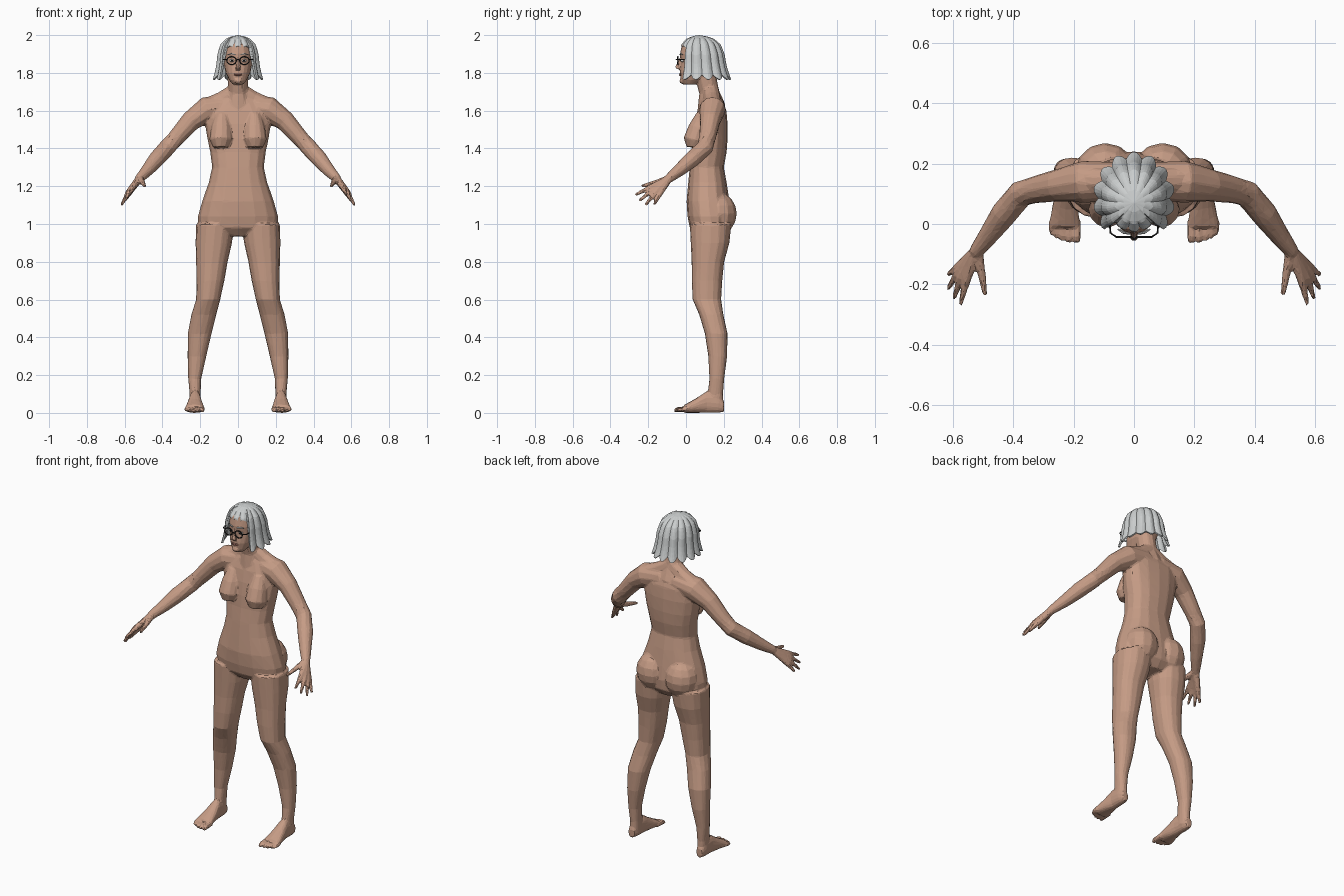
import bpy, bmesh, math
from mathutils import Vector, Matrix

if "Cube" in bpy.data.objects:
    bpy.data.objects.remove(bpy.data.objects["Cube"], do_unlink=True)


def material(name, rgb):
    m = bpy.data.materials.new(name)
    m.use_nodes = True
    m.diffuse_color = (*rgb, 1)
    m.node_tree.nodes["Principled BSDF"].inputs["Base Color"].default_value = (*rgb, 1)
    return m


SKIN = material("warm skin", (0.56, 0.33, 0.235))
GREY = material("silver hair", (0.60, 0.62, 0.62))
BLACK = material("black frame", (0.015, 0.015, 0.015))
WHITE = material("eye white", (0.7, 0.68, 0.65))
LIP = material("lip", (0.38, 0.17, 0.13))


def finish(bm, name, mat):
    bmesh.ops.recalc_face_normals(bm, faces=bm.faces)
    me = bpy.data.meshes.new(name)
    bm.to_mesh(me)
    bm.free()
    me.materials.append(mat)
    ob = bpy.data.objects.new(name, me)
    bpy.context.collection.objects.link(ob)
    return ob


def skin_rings(bm, rings, caps=True):
    """Bridge equal rings of points with quads."""
    rows = [[bm.verts.new(p) for p in ring] for ring in rings]
    n = len(rows[0])
    for a, b in zip(rows, rows[1:]):
        for i in range(n):
            j = (i + 1) % n
            bm.faces.new((a[i], a[j], b[j], b[i]))
    if caps:
        bm.faces.new(rows[0])
        bm.faces.new(rows[-1])


def loft(bm, sections, along="z", sides=16, power=0.88):
    """Each section: low/high bounds on two axes, then the position on the third."""
    rings = []
    for a0, a1, b0, b1, c in sections:
        ring = []
        for i in range(sides):
            t = math.tau * i / sides
            u, v = (math.copysign(abs(w) ** power, w) for w in (math.cos(t), math.sin(t)))
            a = (a0 + a1) / 2 + u * (a1 - a0) / 2
            b = (b0 + b1) / 2 + v * (b1 - b0) / 2
            ring.append((a, b, c) if along == "z" else (a, c, b))
        rings.append(ring)
    skin_rings(bm, rings)


def tube(bm, path, sides=10):
    """Round limb along points (x, y, z, radius)."""
    pts = [Vector(p[:3]) for p in path]
    rings = []
    for i, p in enumerate(pts):
        d = (pts[min(i + 1, len(pts) - 1)] - pts[max(i - 1, 0)]).normalized()
        ref = Vector((0, 0, 1)) if abs(d.z) < 0.9 else Vector((0, 1, 0))
        u = d.cross(ref).normalized()
        v = d.cross(u)
        r = path[i][3]
        rings.append([p + r * (u * math.cos(t) + v * math.sin(t))
                      for t in (math.tau * k / sides for k in range(sides))])
    skin_rings(bm, rings)


def ball(bm, centre, size, seg=12):
    mat = Matrix.Translation(centre) @ Matrix.Diagonal((*size, 1))
    bmesh.ops.create_uvsphere(bm, u_segments=seg, v_segments=seg * 2 // 3, radius=1, matrix=mat)


body = bmesh.new()

# leg
loft(body, [
    (.02, .222, .02, .24, 1.0), (.032, .225, .025, .23, .9), (.055, .222, .03, .202, .8),
    (.072, .22, .03, .192, .7), (.094, .222, .035, .186, .6), (.115, .247, .07, .198, .52),
    (.14, .266, .1, .22, .42), (.168, .267, .118, .218, .3), (.195, .264, .124, .202, .18),
    (.198, .256, .115, .196, .1), (.198, .256, .11, .198, .03)])

# foot and toes
loft(body, [
    (.21, .25, .005, .06, .202), (.2, .258, 0, .1, .17), (.195, .26, 0, .115, .11),
    (.185, .272, 0, .075, .05), (.176, .284, 0, .042, -.01)], along="y")
for x, tip, r in ((.19, -.062, .015), (.215, -.062, .012), (.237, -.056, .011),
                  (.257, -.047, .011), (.274, -.036, .01)):
    tube(body, [(x, .01, .02, r), (x, tip + .02, .018, r), (x, tip, .012, r * .7)], 8)

# arm
tube(body, [
    (.04, .145, 1.625, .06), (.165, .14, 1.605, .07), (.25, .128, 1.545, .054),
    (.32, .115, 1.465, .046), (.375, .1, 1.405, .045), (.43, .035, 1.345, .044),
    (.48, -.035, 1.285, .034), (.525, -.095, 1.238, .024)], 12)

# fingers, each running from the wrist through its knuckle
for knuckle, tip in (((.555, -.185, 1.195), (.575, -.268, 1.155)),
                     ((.573, -.178, 1.18), (.597, -.248, 1.122)),
                     ((.583, -.162, 1.165), (.616, -.215, 1.1)),
                     ((.582, -.142, 1.155), (.617, -.168, 1.103))):
    mid = Vector(knuckle).lerp(Vector(tip), .5)
    tube(body, [(.523, -.09, 1.24, .02), (*knuckle, .0155), (*mid, .011), (*tip, .008)], 8)
tube(body, [(.52, -.09, 1.24, .02), (.507, -.15, 1.222, .015), (.493, -.235, 1.2, .009)], 8)

# chest and seat volumes
tube(body, [(.085, .09, 1.58, .035), (.088, .068, 1.51, .055),
            (.09, .048, 1.445, .062), (.09, .045, 1.405, .042)], 12)
ball(body, (.095, .175, 1.055), (.1, .094, .11))

# shoulder blade and collar slope
tube(body, [(0, .13, 1.71, .045), (.08, .14, 1.66, .045), (.16, .145, 1.62, .05)])

# mirror everything so far to the other side
twin = bmesh.ops.duplicate(body, geom=body.verts[:] + body.edges[:] + body.faces[:])
for v in twin["geom"]:
    if isinstance(v, bmesh.types.BMVert):
        v.co.x *= -1

# torso
loft(body, [(-w, w, y0, y1, z) for w, y0, y1, z in (
    (.06, .085, .18, 1.68), (.14, .075, .2, 1.64), (.178, .06, .214, 1.6),
    (.175, .045, .22, 1.53), (.162, .035, .22, 1.45), (.147, .03, .215, 1.38),
    (.137, .02, .2, 1.3), (.155, .012, .215, 1.22), (.19, .003, .23, 1.12),
    (.213, .008, .24, 1.04), (.212, .02, .235, .98), (.06, .06, .2, .935))])

# neck, skull and jaw
tube(body, [(0, .135, 1.62, .075), (0, .122, 1.7, .053), (0, .1, 1.8, .056)], 12)
loft(body, [(-w, w, y0, y1, z) for w, y0, y1, z in (
    (.028, -.014, .05, 1.738), (.047, -.028, .09, 1.762), (.066, -.032, .15, 1.8),
    (.076, -.026, .18, 1.85), (.079, -.032, .19, 1.9), (.07, -.022, .16, 1.95),
    (.03, .02, .1, 1.983))])

# nose and chin
tube(body, [(0, -.022, 1.88, .009), (0, -.04, 1.84, .012), (0, -.047, 1.822, .015)], 8)
ball(body, (0, -.022, 1.757), (.022, .014, .015))

# fuse the volumes into one faceted skin
skin = finish(body, "body", SKIN)
fuse = skin.modifiers.new("fuse", 'REMESH')
fuse.mode = 'VOXEL'
fuse.voxel_size = .006
soft = skin.modifiers.new("soften", 'SMOOTH')
soft.factor, soft.iterations = .5, 4
facet = skin.modifiers.new("facet", 'DECIMATE')
facet.ratio = .05

# hair: scalloped cap with a fringe over the face
PROFILE = [(2.0, .0), (1.995, .03), (1.98, .066), (1.95, .093), (1.9, .108),
           (1.85, .113), (1.81, .12), (1.76, .134)]


def hair_radius(z):
    for (za, ra), (zb, rb) in zip(PROFILE, PROFILE[1:]):
        if z >= zb:
            return ra + (rb - ra) * (za - z) / (za - zb)
    return PROFILE[-1][1]


hair = bmesh.new()
SIDES, ROWS, LOCKS = 84, 12, 14
rings = []
for k in range(ROWS + 1):
    t = .02 + .98 * k / ROWS
    ring = []
    for i in range(SIDES):
        a = math.tau * i / SIDES          # zero points to the front
        off = min(a, math.tau - a)
        wave = abs(math.cos(a * LOCKS / 2))
        low = 1.93 + .012 * wave if off < .8 else 1.79 - .025 * wave
        z = 2 - (2 - low) * t ** 1.5
        r = hair_radius(z) * (.94 + .09 * wave)
        cy = .07 + .015 * t
        ring.append((r * math.sin(a), cy - 1.13 * r * math.cos(a), z))
    rings.append(ring)
skin_rings(hair, rings, caps=False)
hair.faces.new([v for v in hair.verts[:SIDES]])
cap = finish(hair, "hair", GREY)
thick = cap.modifiers.new("thickness", 'SOLIDIFY')
thick.thickness, thick.offset = .01, -1

# eyes, pupils and brows
eyes, pupils, brows = bmesh.new(), bmesh.new(), bmesh.new()
for s in (-1, 1):
    ball(eyes, (s * .032, -.018, 1.865), (.013, .011, .008))
    ball(pupils, (s * .032, -.027, 1.865), (.005, .004, .005), 8)
    tube(brows, [(s * .014, -.032, 1.896, .003), (s * .034, -.029, 1.902, .004),
                 (s * .054, -.017, 1.896, .002)], 6)
finish(eyes, "eyes", WHITE)
finish(pupils, "pupils", BLACK)
finish(brows, "eyebrows", GREY)

# lips
lips = bmesh.new()
for z in (1.788, 1.794):
    ball(lips, (0, -.029, z), (.022, .008, .004))
finish(lips, "lips", LIP)

# glasses: round rims, bridge and temples
frame = bmesh.new()
for s in (-1, 1):
    rim = [(s * .034 + .025 * math.cos(t), -.043, 1.865 + .021 * math.sin(t), .0035)
           for t in (math.tau * i / 16 for i in range(17))]
    tube(frame, rim, 6)
    tube(frame, [(s * .058, -.043, 1.87, .003), (s * .078, -.03, 1.872, .003),
                 (s * .085, .07, 1.87, .003)], 6)
tube(frame, [(-.011, -.043, 1.868, .003), (0, -.052, 1.871, .003), (.011, -.043, 1.868, .003)], 6)
finish(frame, "glasses", BLACK)
